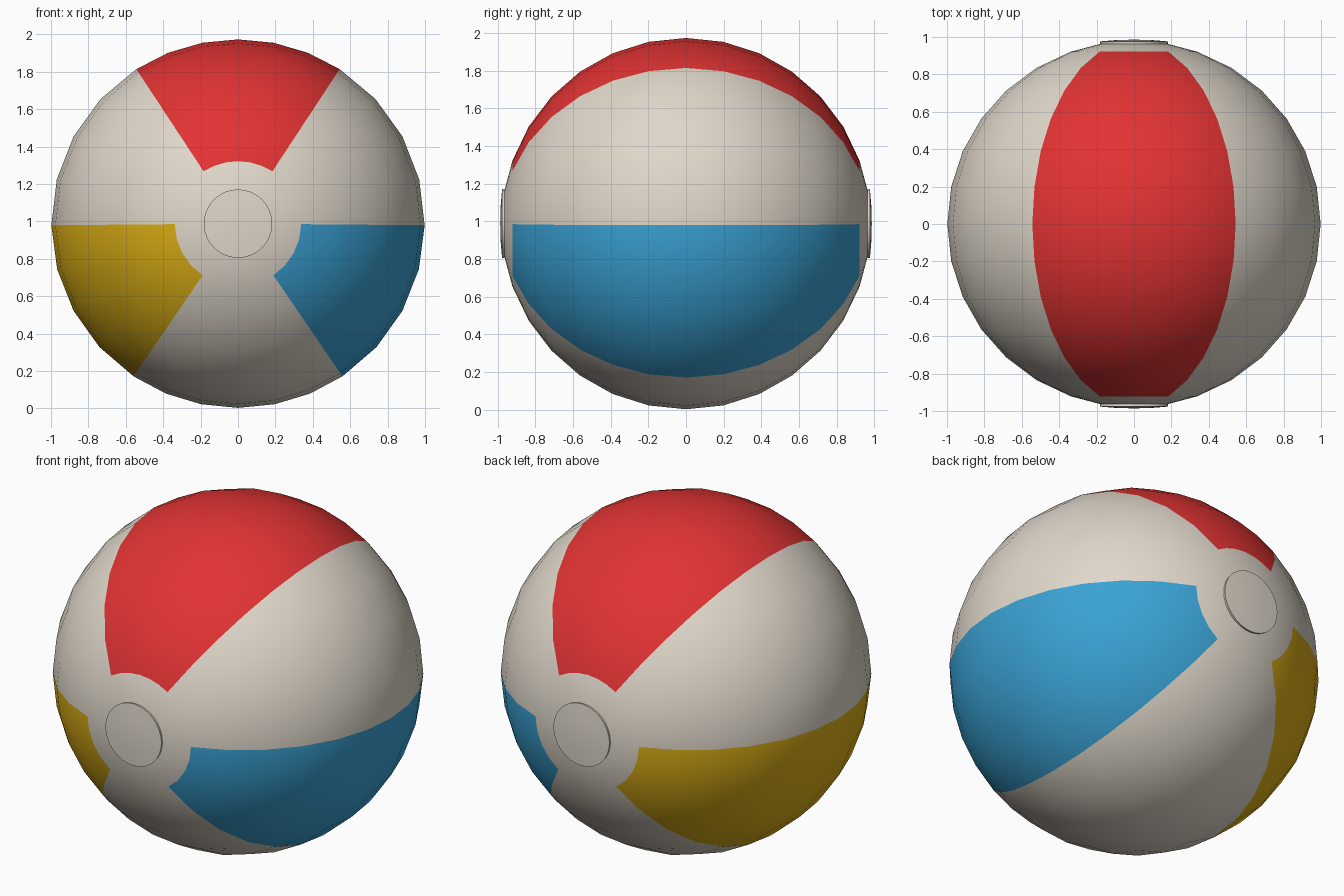
import bpy, bmesh, math

if "Cube" in bpy.data.objects:
    bpy.data.objects.remove(bpy.data.objects["Cube"])

CZ = 0.988                       # height of the ball centre
SX, SY, SZ = 0.998, 0.979, 0.985  # slightly squashed sphere


def material(name, rgb):
    m = bpy.data.materials.new(name)
    m.diffuse_color = (*rgb, 1)
    m.use_nodes = True
    m.node_tree.nodes["Principled BSDF"].inputs["Base Color"].default_value = m.diffuse_color
    return m


WHITE = material("warm white", (0.74, 0.68, 0.59))
RED = material("red", (0.76, 0.033, 0.033))
BLUE = material("blue", (0.042, 0.36, 0.66))
YELLOW = material("yellow", (0.70, 0.42, 0.008))


def finish(bm, name, mats):
    bmesh.ops.recalc_face_normals(bm, faces=bm.faces)
    mesh = bpy.data.meshes.new(name)
    bm.to_mesh(mesh)
    bm.free()
    for m in mats:
        mesh.materials.append(m)
    ob = bpy.data.objects.new(name, mesh)
    bpy.context.collection.objects.link(ob)
    for p in mesh.polygons:
        p.use_smooth = True
    return ob


# Panels around the y axis: start angle, end angle, segments, material slot
PANELS = [(-0.5, 57, 4, 0), (57, 123, 6, 1), (123, 180.5, 4, 0),
          (180.5, 236, 4, 3), (236, 304, 6, 0), (304, 359.5, 4, 2)]
columns = [(a + (b - a) * i / n, slot)
           for a, b, n, slot in PANELS for i in range(n)]

# Rings from the front pole to the back pole; colour starts at the 19.8 ring
END = 19.8
half = [10.5] + [END + (90 - END) * i / 6 for i in range(7)]
rings = half + [180 - r for r in reversed(half[:-1])]

# Ball
bm = bmesh.new()
grid = []
for r in rings:
    s, c = math.sin(math.radians(r)), math.cos(math.radians(r))
    grid.append([bm.verts.new((SX * s * math.cos(math.radians(a)), -SY * c,
                               CZ + SZ * s * math.sin(math.radians(a))))
                 for a, _ in columns])
poles = [bm.verts.new((0, y, CZ)) for y in (-SY, SY)]
count = len(columns)
for j, (_, slot) in enumerate(columns):
    k = (j + 1) % count
    for i in range(len(rings) - 1):
        f = bm.faces.new((grid[i][j], grid[i][k], grid[i + 1][k], grid[i + 1][j]))
        coloured = 0 < i < len(rings) - 2
        f.material_index = slot if coloured else 0
    bm.faces.new((poles[0], grid[0][k], grid[0][j]))
    bm.faces.new((poles[1], grid[-1][j], grid[-1][k]))
finish(bm, "ball", [WHITE, RED, BLUE, YELLOW])


# End caps: thin domed discs over both poles
def end_cap(name, side):
    bm = bmesh.new()
    profile = [(0.18, 0.958), (0.183, 0.976), (0.10, 0.983)]
    loops = [[bm.verts.new((r * math.cos(t), side * y, CZ + r * math.sin(t)))
              for t in (2 * math.pi * i / 32 for i in range(32))]
             for r, y in profile]
    for lo, hi in zip(loops, loops[1:]):
        for i in range(32):
            k = (i + 1) % 32
            bm.faces.new((lo[i], lo[k], hi[k], hi[i]))
    centre = bm.verts.new((0, side * 0.986, CZ))
    for i in range(32):
        bm.faces.new((loops[-1][i], loops[-1][(i + 1) % 32], centre))
    ob = finish(bm, name, [WHITE])
    bpy.ops.object.select_all(action='DESELECT')
    ob.select_set(True)
    bpy.context.view_layer.objects.active = ob
    bpy.ops.object.shade_smooth_by_angle(angle=math.radians(35))


end_cap("front_cap", -1)
end_cap("back_cap", 1)
